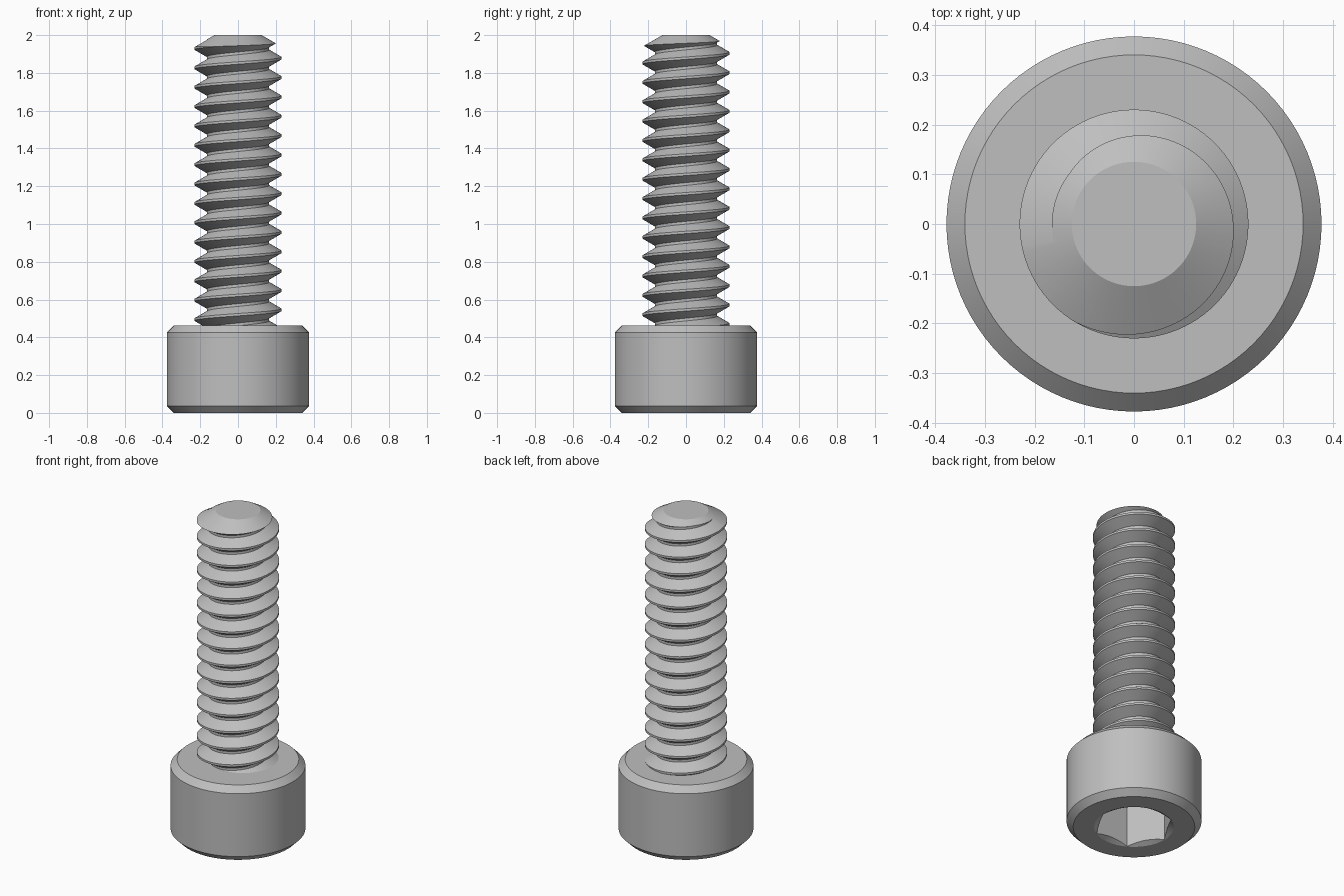
import bpy, bmesh, math
from math import pi, cos, sin, tan, radians

if "Cube" in bpy.data.objects:
    bpy.data.objects.remove(bpy.data.objects["Cube"])

SEGMENTS = 96
PITCH = 0.1025
CREST_R, ROOT_R = 0.23, 0.165
CREST_Z = 1.878           # crest height on the +x side
SLOPE = tan(radians(30))

steel = bpy.data.materials.new("grey steel")
steel.use_nodes = True
grey = (0.52, 0.52, 0.52, 1)
steel.diffuse_color = grey
steel.node_tree.nodes["Principled BSDF"].inputs["Base Color"].default_value = grey


def make_object(name, bm):
    bmesh.ops.recalc_face_normals(bm, faces=bm.faces[:])
    mesh = bpy.data.meshes.new(name)
    bm.to_mesh(mesh)
    bm.free()
    mesh.materials.append(steel)
    obj = bpy.data.objects.new(name, mesh)
    bpy.context.collection.objects.link(obj)
    return obj


def lathe(name, profile, sides=SEGMENTS):
    """Closed solid turned about z from (radius, height) points."""
    bm = bmesh.new()
    rings = [[bm.verts.new((r * cos(2 * pi * i / sides), r * sin(2 * pi * i / sides), z))
              for i in range(sides)] for r, z in profile]
    for low, high in zip(rings, rings[1:]):
        for i in range(sides):
            j = (i + 1) % sides
            bm.faces.new((low[i], low[j], high[j], high[i]))
    bm.faces.new(rings[0])
    bm.faces.new(rings[-1])
    return make_object(name, bm)


def cut(obj, tool, operation):
    mod = obj.modifiers.new("cut", 'BOOLEAN')
    mod.operation, mod.solver, mod.object = operation, 'EXACT', tool
    bpy.context.view_layer.objects.active = obj
    bpy.ops.object.modifier_apply(modifier=mod.name)
    bpy.data.objects.remove(tool)


def smooth(obj):
    bpy.ops.object.select_all(action='DESELECT')
    obj.select_set(True)
    bpy.context.view_layer.objects.active = obj
    bpy.ops.object.shade_smooth_by_angle(angle=radians(20))


def helical_thread(name, first_turn, turns):
    """Solid thread: one tooth profile swept up a right-handed helix."""
    half_crest = PITCH / 16
    flank = half_crest + (CREST_R - ROOT_R) * SLOPE
    tooth = [(ROOT_R, -flank), (CREST_R, -half_crest),
             (CREST_R, half_crest), (ROOT_R, flank)]
    n = len(tooth)
    rows = n * turns
    bm = bmesh.new()
    columns = []
    for i in range(SEGMENTS):
        a = 2 * pi * i / SEGMENTS
        column = []
        # the first column has one extra turn, so the seam closes on itself
        for row in range(rows + (n if i == 0 else 0)):
            r, dz = tooth[row % n]
            z = CREST_Z + PITCH * (first_turn + row // n + i / SEGMENTS) + dz
            column.append(bm.verts.new((r * cos(a), r * sin(a), z)))
        columns.append(column)
    columns.append(columns[0][n:])
    for left, right in zip(columns, columns[1:]):
        for k in range(rows - 1):
            bm.faces.new((left[k], right[k], right[k + 1], left[k + 1]))
    # close both ends with a fan to the axis
    rim = [e for e in bm.edges if e.is_boundary]
    middle = CREST_Z + PITCH * (first_turn + turns / 2)
    for top in (False, True):
        edges = [e for e in rim if (e.verts[0].co.z > middle) == top]
        height = sum(e.verts[0].co.z for e in edges) / len(edges)
        hub = bm.verts.new((0, 0, height))
        for e in edges:
            bm.faces.new((e.verts[0], e.verts[1], hub))
    return make_object(name, bm)


# threaded shank, trimmed to a blunt conical tip
shank = helical_thread("threaded_shank", -15, 18)
tip_r, wide = 0.125, 0.3
trim = lathe("trim", [(wide, 0.42), (wide, 2 - (wide - tip_r) * SLOPE), (tip_r, 2)])
cut(shank, trim, 'INTERSECT')
smooth(shank)

# cylindrical head with both rims chamfered
head = lathe("socket_head", [(0.34, 0), (0.377, 0.037), (0.377, 0.425), (0.34, 0.462)])

# hexagonal drive socket with a countersunk mouth
cut(head, lathe("hex_cutter", [(0.2215, -0.1), (0.2215, 0.27)], 6), 'DIFFERENCE')
mouth = [(0.223 - z / SLOPE, z) for z in (-0.02, 0.04)]
cut(head, lathe("mouth_cutter", mouth), 'DIFFERENCE')
smooth(head)
